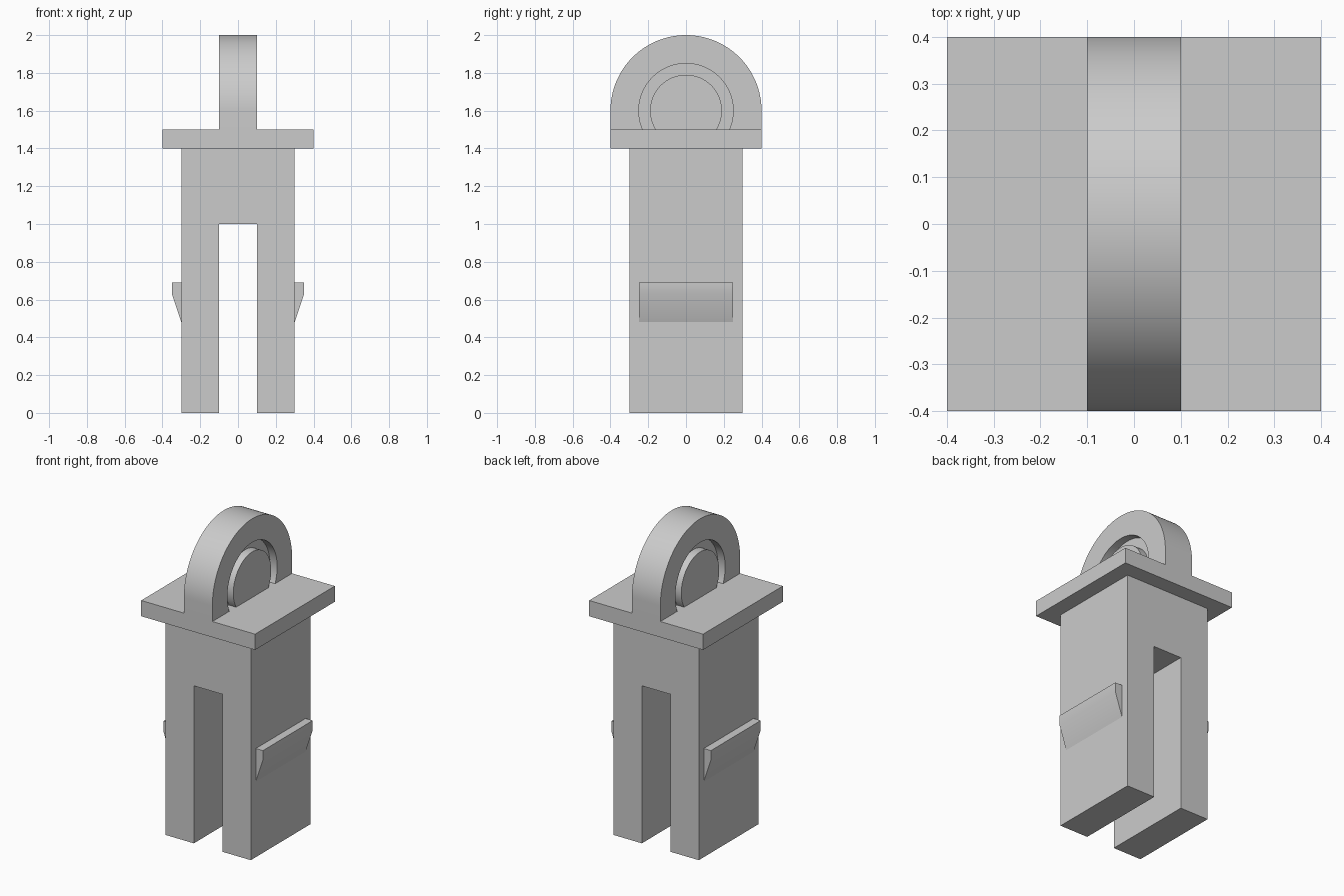
import bpy
import bmesh
from math import cos, sin, pi, asin, radians

cube = bpy.data.objects.get("Cube")
if cube:
    bpy.data.objects.remove(cube, do_unlink=True)

grey = bpy.data.materials.new("plain grey")
grey.use_nodes = True
colour = (0.6, 0.6, 0.6, 1)
grey.diffuse_color = colour
grey.node_tree.nodes["Principled BSDF"].inputs["Base Color"].default_value = colour


def prism(name, profile, axis, start, end):
    """Extrude a closed 2D profile along x (profile in y, z) or y (profile in x, z)."""
    bm = bmesh.new()
    place = (lambda a, b, t: (t, a, b)) if axis == "x" else (lambda a, b, t: (a, t, b))
    face = bm.faces.new([bm.verts.new(place(a, b, start)) for a, b in profile])
    moved = bmesh.ops.extrude_face_region(bm, geom=[face])["geom"]
    shift = place(0, 0, end - start)
    bmesh.ops.translate(bm, vec=shift, verts=[v for v in moved if isinstance(v, bmesh.types.BMVert)])
    bmesh.ops.recalc_face_normals(bm, faces=bm.faces)
    mesh = bpy.data.meshes.new(name)
    bm.to_mesh(mesh)
    bm.free()
    mesh.materials.append(grey)
    obj = bpy.data.objects.new(name, mesh)
    bpy.context.collection.objects.link(obj)
    bpy.ops.object.select_all(action="DESELECT")
    obj.select_set(True)
    bpy.context.view_layer.objects.active = obj
    bpy.ops.object.shade_smooth_by_angle(angle=radians(30))
    return obj


def arc(radius, first, last, steps=64):
    angles = [first + (last - first) * i / steps for i in range(steps + 1)]
    return [(radius * cos(a), EYE_Z + radius * sin(a)) for a in angles]


EYE_Z, PLATE_TOP = 1.6, 1.5
HALF, GROOVE = 0.1, 0.05


def cut_circle(radius):
    """Circle about the eye centre, trimmed by the top of the plate."""
    dip = asin((EYE_Z - PLATE_TOP) / radius)
    return arc(radius, -dip, pi + dip)


# Forked body and collar plate
prism("forked_body", [(-0.3, 0), (-0.1, 0), (-0.1, 1), (0.1, 1), (0.1, 0),
                      (0.3, 0), (0.3, 1.4), (-0.3, 1.4)], "y", -0.3, 0.3)
prism("collar_plate", [(-0.4, 1.4), (0.4, 1.4), (0.4, PLATE_TOP), (-0.4, PLATE_TOP)],
      "y", -0.4, 0.4)

# Arched head: full-width arch around a ring groove on each side
arch = [(0.4, PLATE_TOP)] + arc(0.4, 0, pi) + [(-0.4, PLATE_TOP)]
prism("head_arch", arch + cut_circle(0.25)[::-1], "x", -HALF, HALF)
prism("groove_floor", cut_circle(0.25), "x", GROOVE - HALF, HALF - GROOVE)
prism("centre_disc", cut_circle(0.19), "x", -HALF, HALF)

# Snap catches on the outside of both legs
for side, name in ((1, "left_catch"), (-1, "right_catch")):
    prism(name, [(side * x, z) for x, z in
                 ((0.3, 0.48), (0.35, 0.63), (0.35, 0.69), (0.3, 0.69))], "y", -0.25, 0.25)
